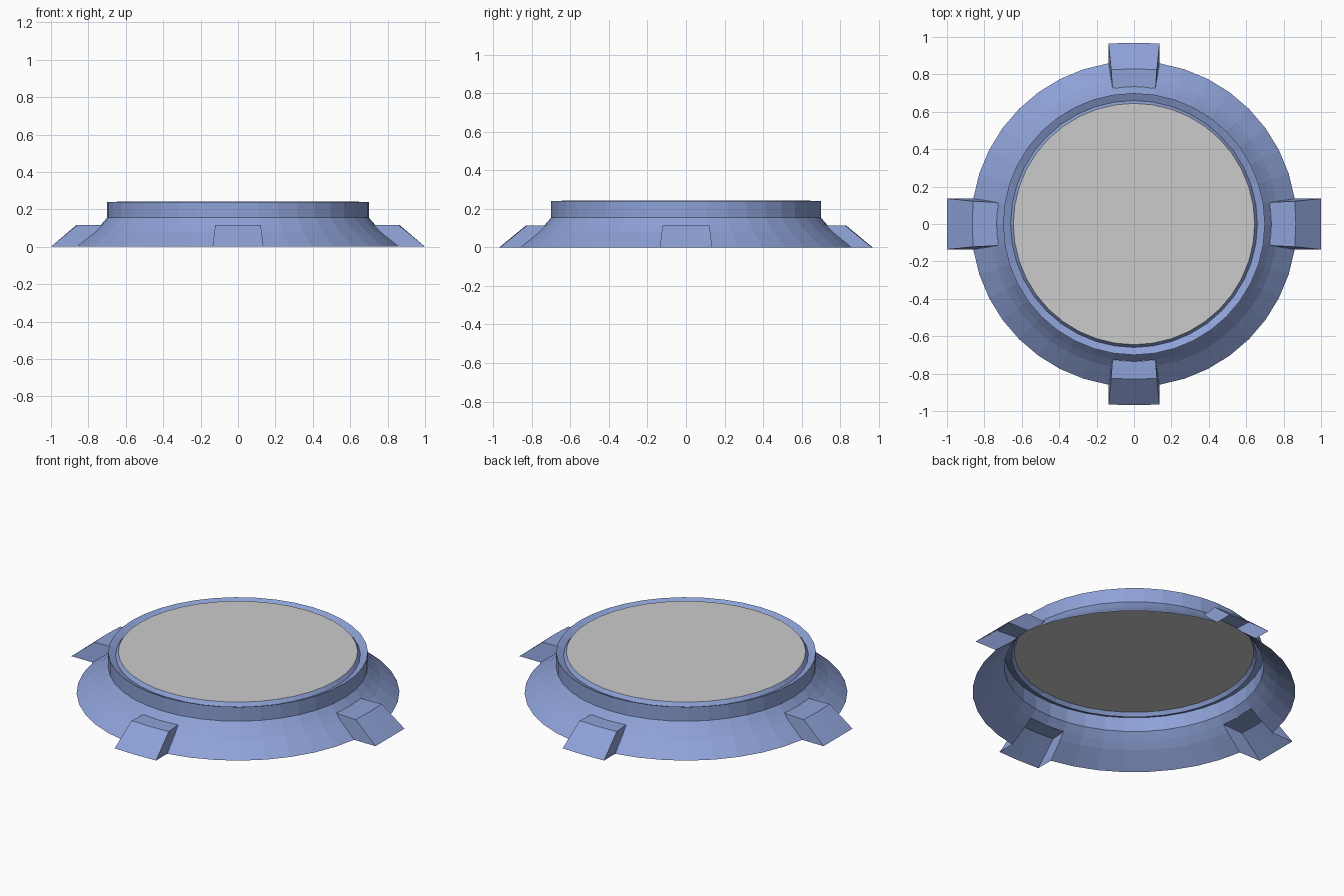
import bpy, bmesh, math

if "Cube" in bpy.data.objects:
    bpy.data.objects.remove(bpy.data.objects["Cube"])

SEG = 40  # sides of the round parts

blue = bpy.data.materials.new("blue")
blue.diffuse_color = (0.27, 0.36, 0.68, 1)
blue.use_nodes = True
blue.node_tree.nodes["Principled BSDF"].inputs["Base Color"].default_value = blue.diffuse_color


def finish(bm, name, mat=None):
    mesh = bpy.data.meshes.new(name)
    bm.to_mesh(mesh)
    bm.free()
    obj = bpy.data.objects.new(name, mesh)
    bpy.context.collection.objects.link(obj)
    if mat:
        mesh.materials.append(mat)
    return obj


# Flared shell: an open revolved skirt, upright wall and grooved rim
profile = [(0.87, 0), (0.77, 0.08), (0.735, 0.115), (0.70, 0.155),
           (0.70, 0.24), (0.66, 0.222), (0.645, 0.243)]
FOOT_STEPS = {(k * SEG // 4 + d) % SEG for k in range(4) for d in (-1, 0)}
bm = bmesh.new()
rings = []
for r, z in profile:
    rings.append([bm.verts.new((r * math.cos(2 * math.pi * i / SEG),
                                r * math.sin(2 * math.pi * i / SEG), z))
                  for i in range(SEG)])
for b in range(len(rings) - 1):
    for i in range(SEG):
        if b < 2 and i in FOOT_STEPS:
            continue  # the skirt opens into the hollow feet
        j = (i + 1) % SEG
        bm.faces.new((rings[b][i], rings[b][j], rings[b + 1][j], rings[b + 1][i]))
finish(bm, "flared_shell", blue)

# Top plate: a single thin disc
bm = bmesh.new()
bmesh.ops.create_circle(bm, cap_ends=True, segments=SEG, radius=0.645)
for v in bm.verts:
    v.co.z = 0.243
finish(bm, "top_plate")


# Hollow foot: flat top, sloping front and two sides, open underneath
def foot(name, angle, reach, shoulder):
    bm = bmesh.new()
    c, s = math.cos(angle), math.sin(angle)
    section = [(0.86, 0.136, 0), (0.76, 0.12, 0.08), (0.727, 0.115, 0.115),
               (shoulder, 0.122, 0.115), (reach, 0.136, 0)]
    sides = []
    for sign in (-1, 1):
        sides.append([bm.verts.new((r * c - sign * w * s, r * s + sign * w * c, z))
                      for r, w, z in section])
    a, b = sides
    mid = [bm.verts.new((r * c, r * s, z)) for r, z in
           ((0.735, 0.115), (shoulder + 0.005, 0.115), (reach + 0.004 * (reach < 0.98), 0))]
    for k in range(2):
        bm.faces.new((a[k + 2], a[k + 3], mid[k + 1], mid[k]))
        bm.faces.new((mid[k], mid[k + 1], b[k + 3], b[k + 2]))
    bm.faces.new(a[::-1])
    bm.faces.new(b)
    bmesh.ops.recalc_face_normals(bm, faces=bm.faces)
    finish(bm, name, blue)


foot("right_foot", 0, 1.0, 0.86)
foot("back_foot", math.pi / 2, 0.965, 0.825)
foot("left_foot", math.pi, 1.0, 0.86)
foot("front_foot", -math.pi / 2, 0.965, 0.825)
